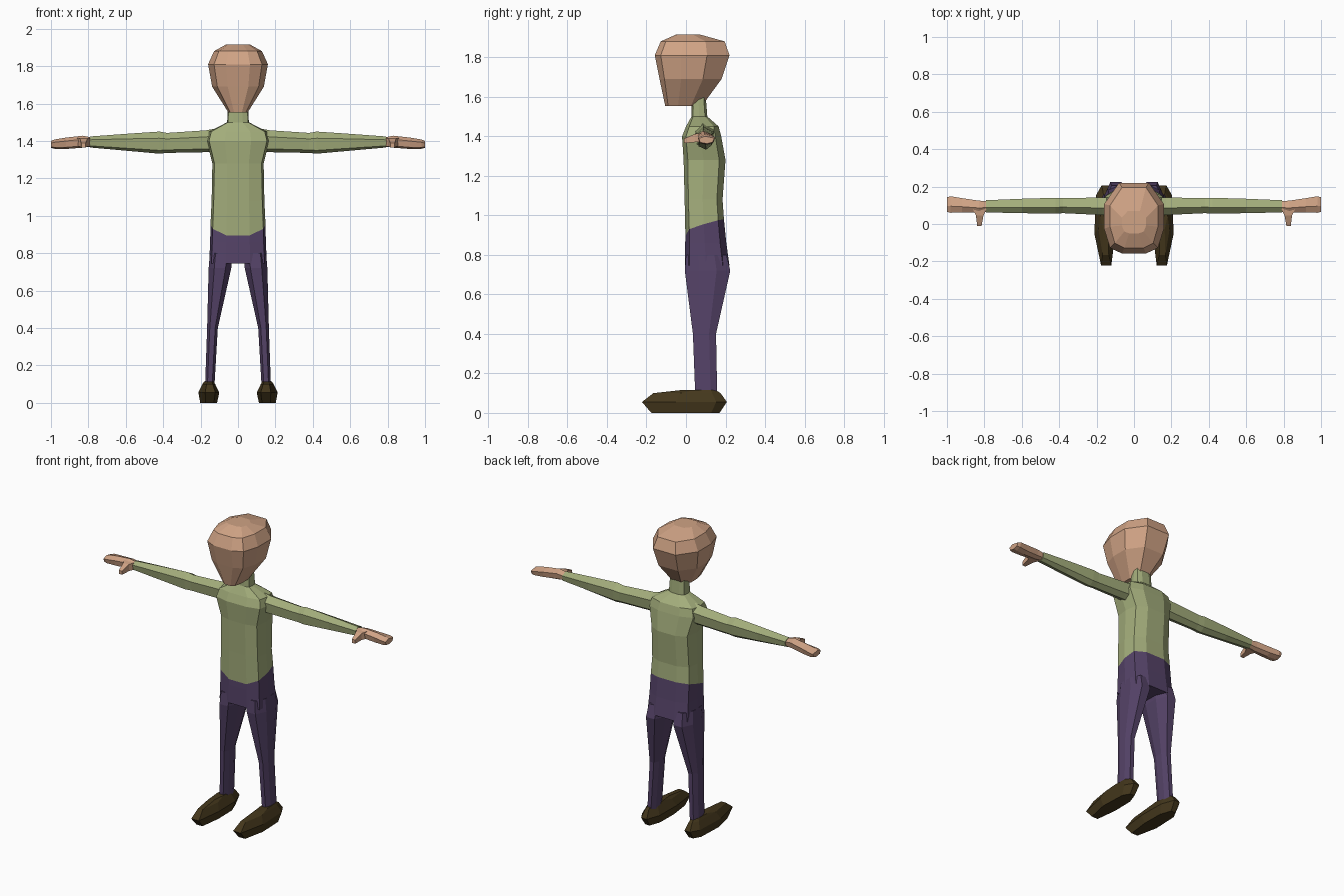
import bpy, bmesh


def srgb(r, g, b):
    def lin(c):
        c /= 255
        return c / 12.92 if c < 0.04045 else ((c + 0.055) / 1.055) ** 2.4
    return (lin(r), lin(g), lin(b), 1)


def material(name, *rgb):
    m = bpy.data.materials.new(name)
    m.diffuse_color = srgb(*rgb)
    return m


SKIN = material("skin", 208, 163, 133)
GREEN = material("green_shirt", 163, 173, 123)
PURPLE = material("purple_trousers", 85, 67, 104)
BROWN = material("dark_brown_shoe", 68, 55, 28)


def loft(name, rings, mat, side=1):
    """Skin a list of point rings, cap the ends; side=-1 mirrors in x."""
    bm = bmesh.new()
    loops = [[bm.verts.new((side * x, y, z)) for x, y, z in r] for r in rings]
    n = len(loops[0])
    for a, b in zip(loops, loops[1:]):
        for i in range(n):
            j = (i + 1) % n
            bm.faces.new((a[i], a[j], b[j], b[i]))
    bm.faces.new(loops[0])
    bm.faces.new(loops[-1])
    bmesh.ops.recalc_face_normals(bm, faces=bm.faces)
    me = bpy.data.meshes.new(name)
    bm.to_mesh(me)
    bm.free()
    me.materials.append(mat)
    ob = bpy.data.objects.new(name, me)
    bpy.context.collection.objects.link(ob)
    return ob


def flat_ring(shape, z, x0, x1, y0, y1, dz=None):
    """Horizontal ring: unit shape fitted to the given x and y range."""
    dz = dz or [0] * len(shape)
    return [((x0 + x1) / 2 + u * (x1 - x0) / 2,
             (y0 + y1) / 2 + v * (y1 - y0) / 2, z + d)
            for (u, v), d in zip(shape, dz)]


def cross_ring(shape, x, y0, y1, z0, z1):
    """Upright ring across the arm at a given x."""
    return [(x, (y0 + y1) / 2 + u * (y1 - y0) / 2,
             (z0 + z1) / 2 + v * (z1 - z0) / 2) for u, v in shape]


def mirrored(half):
    return half + [(-x, y) for x, y in reversed(half)]


BODY = mirrored([(0.42, -1), (0.92, -0.8), (1, -0.05), (0.92, 0.7), (0.45, 1)])
SKULL = mirrored([(0.4, -1), (0.8, -0.84), (1, -0.3), (1, 0.4), (0.5, 1)])
LIMB = [(-0.5, -1), (0.5, -1), (1, -0.4), (1, 0.4),
        (0.5, 1), (-0.5, 1), (-1, 0.4), (-1, -0.4)]
SLEEVE = [(-1, 0.4), (-0.2, 1), (1, 0.5), (0.8, -0.6), (0.1, -1), (-0.8, -0.7)]

# Waistline dips at the front and rises at the back
half_dip = [-0.05, -0.015, 0.01, 0.03, 0.035]
DIP = half_dip + half_dip[::-1]
waist = flat_ring(BODY, 0.945, -0.147, 0.147, -0.003, 0.192, DIP)

# Shirt with neck
loft("shirt", [waist] + [flat_ring(BODY, z, -w, w, a, b) for z, w, a, b in [
    (1.08, 0.141, -0.007, 0.185),
    (1.28, 0.137, -0.012, 0.2),
    (1.40, 0.168, -0.02, 0.178),
    (1.45, 0.155, 0.0, 0.165),
    (1.50, 0.058, 0.028, 0.108),
    (1.60, 0.054, 0.03, 0.1)]], GREEN)

# Head
loft("head", [flat_ring(SKULL, z, -w, w, a, b) for z, w, a, b in [
    (1.553, 0.052, -0.105, 0.08),
    (1.69, 0.138, -0.134, 0.18),
    (1.81, 0.16, -0.158, 0.22),
    (1.88, 0.128, -0.128, 0.196),
    (1.915, 0.065, -0.05, 0.07)]], SKIN)

# Hips
loft("hips", [waist, flat_ring(BODY, 0.86, -0.149, 0.149, -0.004, 0.204),
              flat_ring(BODY, 0.745, -0.154, 0.154, -0.006, 0.22)], PURPLE)

for side, tag in ((1, "left"), (-1, "right")):
    # Trouser leg
    loft(tag + "_leg", [flat_ring(LIMB, *r) for r in [
        (0.80, 0.03, 0.15, 0.0, 0.205),
        (0.72, 0.036, 0.157, -0.006, 0.224),
        (0.40, 0.108, 0.165, 0.035, 0.152),
        (0.09, 0.126, 0.176, 0.047, 0.158)]], PURPLE, side)

    # Shoe: toe, widest at mid height, narrow upper
    plan = [(-0.62, -1), (0.35, -1), (1, -0.2), (0.85, 0.75),
            (0.3, 1), (-0.4, 1), (-0.95, 0.6), (-1, -0.2)]
    loft(tag + "_shoe", [flat_ring(plan, *r) for r in [
        (0.0, 0.112, 0.202, -0.175, 0.17),
        (0.055, 0.1, 0.212, -0.223, 0.207),
        (0.1, 0.122, 0.19, -0.165, 0.175),
        (0.115, 0.13, 0.18, -0.03, 0.15)]], BROWN, side)

    # Sleeve with a slight elbow ridge
    loft(tag + "_sleeve", [cross_ring(SLEEVE, *r) for r in [
        (0.10, 0.045, 0.145, 1.34, 1.47),
        (0.17, 0.048, 0.142, 1.34, 1.457),
        (0.38, 0.058, 0.138, 1.336, 1.443),
        (0.42, 0.055, 0.14, 1.332, 1.45),
        (0.60, 0.058, 0.135, 1.348, 1.438),
        (0.79, 0.062, 0.127, 1.365, 1.424)]], GREEN, side)

    # Hand
    loft(tag + "_hand", [cross_ring(SLEEVE, *r) for r in [
        (0.77, 0.068, 0.12, 1.372, 1.416),
        (0.83, 0.06, 0.125, 1.364, 1.428),
        (0.92, 0.062, 0.138, 1.357, 1.418),
        (0.98, 0.06, 0.148, 1.358, 1.408),
        (1.0, 0.065, 0.143, 1.363, 1.4)]], SKIN, side)

    # Thumb pointing forward
    loft(tag + "_thumb", [
        [(x0, y, z0), (x1, y, z0), (x1, y, z1), (x0, y, z1)]
        for y, x0, x1, z0, z1 in [(0.085, 0.785, 0.865, 1.372, 1.418),
                                  (0.045, 0.805, 0.845, 1.37, 1.412),
                                  (-0.01, 0.815, 0.838, 1.365, 1.388)]],
         SKIN, side)
